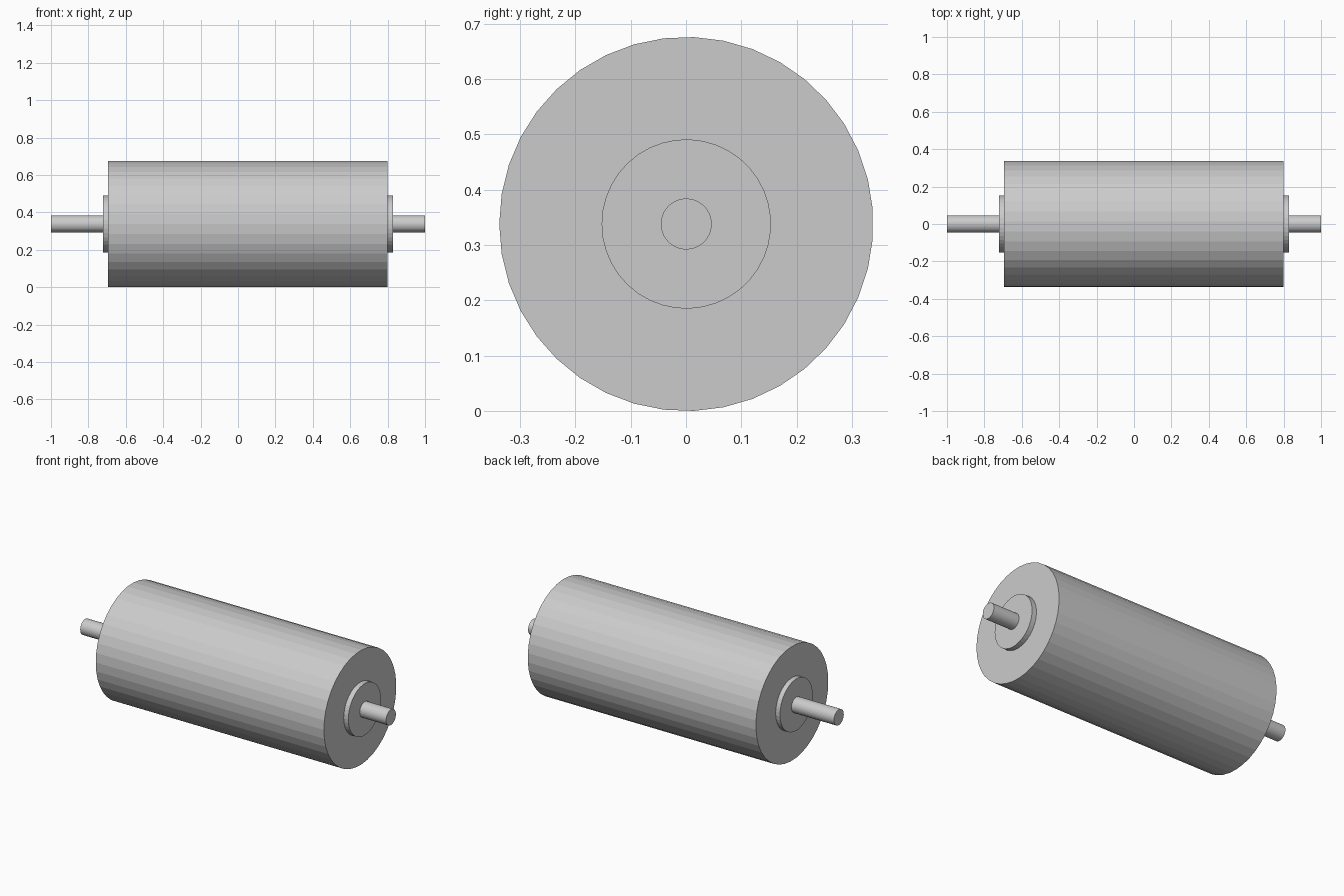
import bpy, bmesh, math
from mathutils import Matrix

if "Cube" in bpy.data.objects:
    bpy.data.objects.remove(bpy.data.objects["Cube"])

SIDES = 39
AXIS_Z = 0.338
AXIS_Y = 0.0005


def x_cylinder(name, x0, x1, radius):
    """Flat-shaded, capped cylinder along x with a vertex on the -y side."""
    bm = bmesh.new()
    bmesh.ops.create_cone(bm, cap_ends=True, segments=SIDES,
                          radius1=radius, radius2=radius, depth=x1 - x0)
    # Turn the first vertex to a known direction, then lay the axis along x
    v = bm.verts[:][0].co
    spin = Matrix.Rotation(-math.pi / 2 - math.atan2(v.y, v.x), 4, 'Z')
    lay = Matrix.Rotation(math.pi / 2, 4, 'Y')
    move = Matrix.Translation(((x0 + x1) / 2, AXIS_Y, AXIS_Z))
    bmesh.ops.transform(bm, matrix=move @ lay @ spin, verts=bm.verts[:])
    mesh = bpy.data.meshes.new(name)
    bm.to_mesh(mesh)
    bm.free()
    obj = bpy.data.objects.new(name, mesh)
    bpy.context.collection.objects.link(obj)
    return obj


# Main drum
x_cylinder("roller_drum", -0.694, 0.798, 0.338)
# Raised collars on both ends
x_cylinder("left_collar", -0.722, -0.694, 0.153)
x_cylinder("right_collar", 0.798, 0.828, 0.153)
# Axle stubs
x_cylinder("left_axle", -1.0, -0.722, 0.046)
x_cylinder("right_axle", 0.828, 1.0, 0.046)
